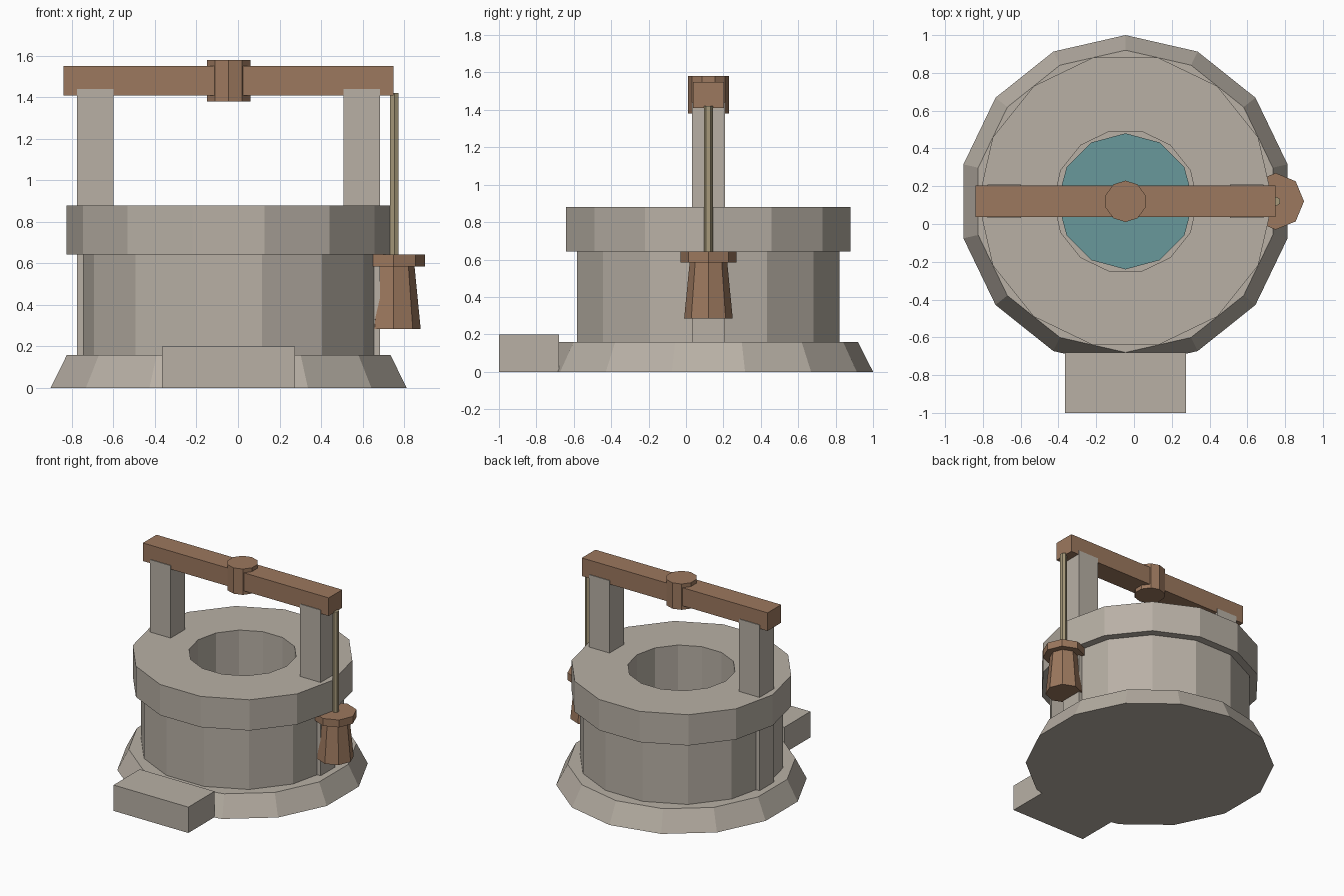
import bpy, bmesh, math
from mathutils import Vector

if "Cube" in bpy.data.objects:
    bpy.data.objects.remove(bpy.data.objects["Cube"])

CX, CY = -0.045, 0.12   # well axis


def srgb(r, g, b):
    f = lambda c: ((c / 255 + 0.055) / 1.055) ** 2.4
    return (f(r), f(g), f(b), 1.0)


def material(name, rgb):
    m = bpy.data.materials.new(name)
    m.diffuse_color = srgb(*rgb)
    m.use_nodes = True
    m.node_tree.nodes["Principled BSDF"].inputs["Base Color"].default_value = m.diffuse_color
    return m


STONE = material("stone", (184, 176, 165))
WOOD = material("wood", (156, 120, 94))
WATER = material("water", (104, 152, 155))
ROPE = material("rope", (166, 153, 122))


def finish(name, bm, mat):
    bmesh.ops.recalc_face_normals(bm, faces=bm.faces)
    me = bpy.data.meshes.new(name)
    bm.to_mesh(me)
    bm.free()
    me.materials.append(mat)
    ob = bpy.data.objects.new(name, me)
    bpy.context.collection.objects.link(ob)
    return ob


def lathe(name, mat, sides, profile, center=(CX, CY), phase=0.0, hollow=False):
    """Sweep (radius, z) points around a vertical axis; hollow closes the profile into a ring."""
    bm = bmesh.new()
    loops = []
    for r, z in profile:
        angles = [phase + 2 * math.pi * i / sides for i in range(sides)]
        loops.append([bm.verts.new((center[0] + r * math.cos(a),
                                    center[1] + r * math.sin(a), z)) for a in angles])
    pairs = list(zip(loops, loops[1:]))
    if hollow:
        pairs.append((loops[-1], loops[0]))
    else:
        bm.faces.new(loops[0])
        bm.faces.new(loops[-1])
    for a, b in pairs:
        for i in range(sides):
            j = (i + 1) % sides
            bm.faces.new((a[i], a[j], b[j], b[i]))
    return finish(name, bm, mat)


def box(name, mat, lo, hi):
    lo, hi = Vector(lo), Vector(hi)
    bm = bmesh.new()
    bmesh.ops.create_cube(bm, size=1)
    bmesh.ops.scale(bm, vec=hi - lo, verts=bm.verts)
    bmesh.ops.translate(bm, vec=(lo + hi) / 2, verts=bm.verts)
    return finish(name, bm, mat)


def ring(r_in, r_out, z0, z1):
    return [(r_in, z0), (r_out, z0), (r_out, z1), (r_in, z1)]


UP = math.pi / 2   # first corner towards the back

# Stone well: sloped base, hollow wall, overhanging cap, doorstep
lathe("base", STONE, 14, [(0.88, 0), (0.80, 0.158)], phase=UP)
lathe("wall", STONE, 14, ring(0.38, 0.72, 0.158, 0.642), hollow=True)
lathe("cap_ring", STONE, 14, ring(0.38, 0.78, 0.642, 0.88), hollow=True)
box("step", STONE, (-0.365, -1.0, 0), (0.275, -0.68, 0.2))

# Water inside the shaft
lathe("water", WATER, 12, [(0.36, 0.36), (0.36, 0.40)], phase=UP)

# Posts on both sides of the axis
for side, label in ((-1, "left"), (1, "right")):
    x = CX + side * 0.642
    box(f"{label}_post", STONE, (x - 0.088, CY - 0.088, 0.15), (x + 0.088, CY + 0.088, 1.44))

# Crossbeam with central hub
box("crossbeam", WOOD, (-0.84, CY - 0.083, 1.41), (0.75, CY + 0.083, 1.55))
lathe("hub", WOOD, 10, [(0.11, 1.38), (0.11, 1.58)], phase=UP)

# Rope and bucket hanging from the beam end
B = (0.75, CY)
lathe("rope", ROPE, 6, [(0.024, 0.62), (0.024, 1.42)], center=(0.753, CY), phase=UP)
lathe("bucket_rim", WOOD, 8, [(0.15, 0.585), (0.15, 0.642)], center=B)
lathe("bucket", WOOD, 8, [(0.13, 0.284), (0.10, 0.59)], center=B)
